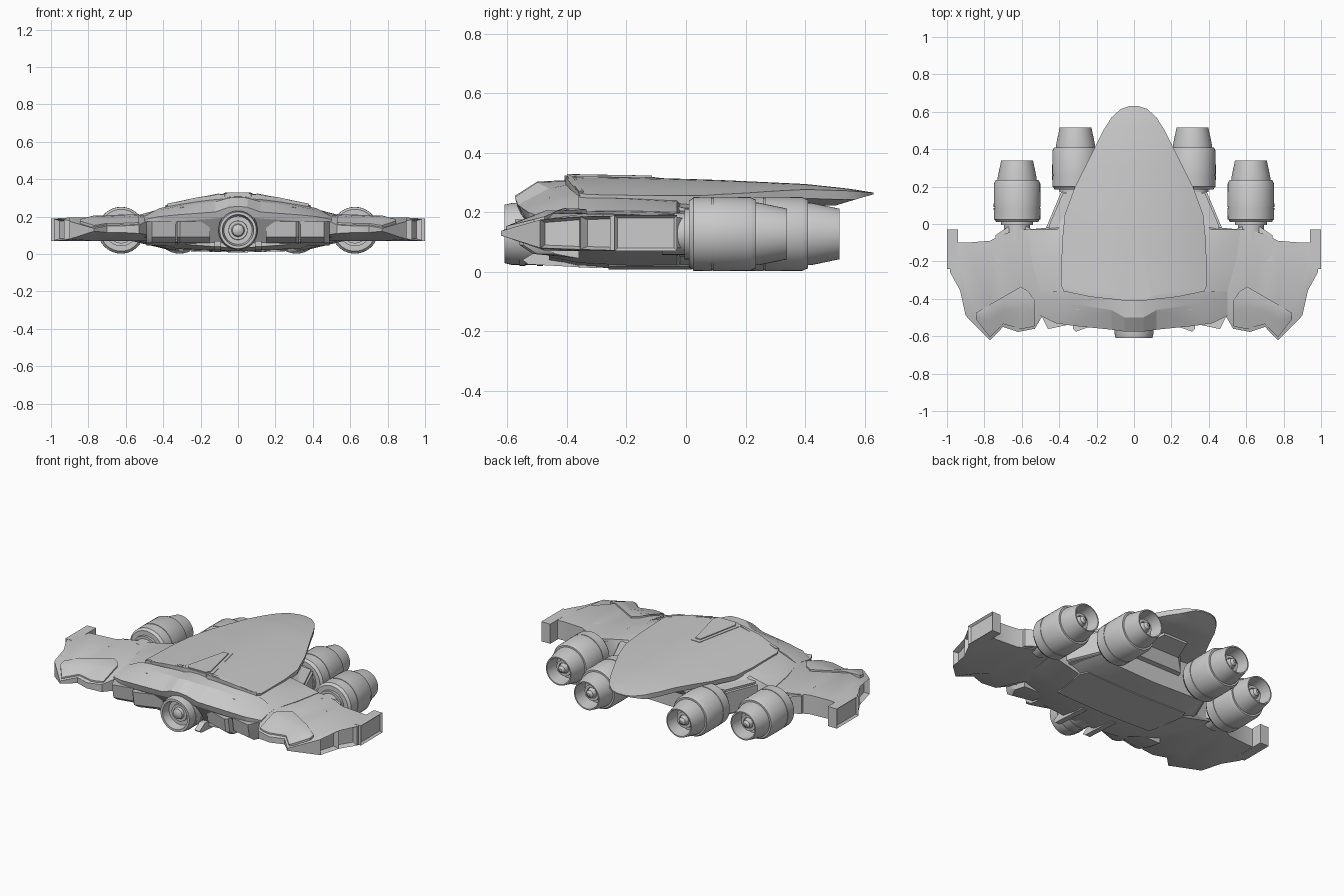
import bpy, bmesh, math
from mathutils import Vector

if "Cube" in bpy.data.objects:
    bpy.data.objects.remove(bpy.data.objects["Cube"])

grey = bpy.data.materials.new("hull_grey")
grey.diffuse_color = (0.6, 0.6, 0.6, 1)
grey.use_nodes = True
grey.node_tree.nodes["Principled BSDF"].inputs["Base Color"].default_value = grey.diffuse_color


def finish(name, bm, mirror=False, angle=30):
    bmesh.ops.recalc_face_normals(bm, faces=bm.faces)
    me = bpy.data.meshes.new(name)
    bm.to_mesh(me)
    bm.free()
    me.materials.append(grey)
    me.shade_smooth()
    me.set_sharp_from_angle(angle=math.radians(angle))
    ob = bpy.data.objects.new(name, me)
    bpy.context.collection.objects.link(ob)
    if mirror:
        ob.modifiers.new("Mirror", 'MIRROR')
    return ob


def loft(rings, caps=True):
    """Skin a list of equal-length closed rings."""
    bm = bmesh.new()
    vs = [[bm.verts.new(p) for p in r] for r in rings]
    n = len(rings[0])
    for a, b in zip(vs, vs[1:]):
        for i in range(n):
            j = (i + 1) % n
            bm.faces.new((a[i], a[j], b[j], b[i]))
    if caps:
        bm.faces.new(vs[0])
        bm.faces.new(vs[-1])
    bmesh.ops.recalc_face_normals(bm, faces=bm.faces)
    return bm


def x_loft(sections):
    """Sections of (x, [(y, z), ...])."""
    return loft([[(x, y, z) for y, z in ring] for x, ring in sections])


def full_ring(y, half):
    """Mirror a half section running from top centre to bottom centre."""
    return [(x, y, z) for x, z in half] + [(-x, y, z) for x, z in half[-2:0:-1]]


def turned(name, profile, x, y, z, mirror=False, seg=40):
    """Revolve (y, radius) points about an axis along y."""
    rings = [[(x + r * math.cos(2 * math.pi * k / seg), y + d, z + r * math.sin(2 * math.pi * k / seg))
              for k in range(seg)] for d, r in profile]
    return finish(name, loft(rings), mirror)


def table(pts, v):
    """Linear lookup in a list of (key, value)."""
    for (a, p), (b, q) in zip(pts, pts[1:]):
        if v <= b:
            return p + (q - p) * max(0, v - a) / (b - a)
    return pts[-1][1]


# Main hull with shallow keel
hull = [
    (-.46, [(0, .27), (.30, .25), (.48, .20), (.46, .10), (.26, .05), (0, .03)]),
    (-.36, [(0, .29), (.38, .25), (.50, .205), (.50, .08), (.33, .03), (0, .015)]),
    (-.20, [(0, .285), (.40, .245), (.545, .205), (.545, .072), (.35, .022), (0, .012)]),
    (-.03, [(0, .28), (.41, .235), (.57, .20), (.57, .07), (.36, .02), (0, .012)]),
    (-.02, [(0, .28), (.40, .225), (.47, .20), (.47, .07), (.36, .02), (0, .012)]),
    (.17, [(0, .27), (.30, .22), (.39, .20), (.39, .07), (.32, .03), (0, .02)])]
finish("main_hull", loft([full_ring(y, h) for y, h in hull]))

# Long domed dorsal shield
width = [(-.405, .09), (-.39, .23), (-.36, .375), (-.33, .39), (-.1, .385), (.05, .37), (.2, .315),
         (.4, .215), (.5, .165), (.57, .12), (.615, .07), (.63, .025)]
height = [(-.405, .322), (-.2, .318), (.1, .309), (.4, .295), (.55, .279), (.63, .266)]
belly = [(-.405, .23), (.1, .225), (.5, .222), (.6, .252), (.63, .26)]


def shield_z(x, y):
    return table(height, y) - .058 * (abs(x) / .38) ** 2


rings = []
for y in [-.405, -.39, -.36, -.33, -.1, .05, .12, .2, .3, .4, .45, .5, .54, .57, .595, .615, .625, .63]:
    w = table(width, y)
    half = [(w * i / 8, shield_z(w * i / 8, y)) for i in range(9)]
    zb = table(belly, y)
    edge = max(zb, half[-1][1] - .03)
    rings.append(full_ring(y, half + [(w * .985, min(edge, half[-1][1] - .002)), (w * .5, zb), (0, zb)]))
finish("dorsal_shield", loft(rings))

# Tapered hatch: a frame and a raised inner panel on the shield
for name, outline, lift in (
        ("hatch_frame", [(.03, -.09), (.095, -.375), (.07, -.408)], .003),
        ("hatch_panel", [(.017, -.115), (.075, -.37), (.06, -.40)], .008)):
    pts = outline + [(-x, y) for x, y in outline[::-1]]
    finish(name, loft([[(x, y, shield_z(x, y) + d) for x, y in pts] for d in (-.012, lift)]))

# Raised seams where the shield meets the hull front corners
finish("shield_seam", loft([[(.10, -.385, z + .012), (.365, -.345, z - .04), (.378, -.36, z - .042), (.10, -.40, z + .01)]
                            for z in (.295, .312)]), True)

# Faceted brow over the nose
back = -.36
brow = [
    (0, [(back, .12), (back, .31), (-.50, .303), (-.575, .255), (-.56, .20), (-.46, .06)]),
    (.05, [(back, .12), (back, .305), (-.50, .30), (-.575, .25), (-.56, .20), (-.46, .06)]),
    (.12, [(back, .12), (back, .30), (-.46, .28), (-.565, .225), (-.55, .19), (-.46, .06)]),
    (.32, [(back, .12), (back, .265), (-.43, .257), (-.545, .21), (-.535, .175), (-.45, .06)]),
    (.42, [(back, .12), (back, .245), (-.42, .235), (-.53, .20), (-.52, .16), (-.45, .07)]),
    (.50, [(back, .10), (back, .205), (-.42, .20), (-.49, .185), (-.48, .11), (-.43, .09)])]
finish("front_brow", x_loft(brow), True, 15)

# Cheek blocks either side of the nose
for name, ends in (("inner_cheek", [(.15, -.52), (.31, -.575), (.325, -.56)]),
                   ("outer_cheek", [(.335, -.535), (.46, -.562), (.49, -.50)])):
    finish(name, x_loft([(x, [(-.36, .16), (y, .175), (y + .015, .09), (y + .06, .06), (-.36, .045)])
                         for x, y in ends]), True)

# Open round nose intake with hub
turned("nose_intake", [(-.42, .104), (-.585, .104), (-.61, .098), (-.61, .084), (-.53, .07), (-.53, .055),
                       (-.57, .05), (-.57, .035), (-.585, .03), (-.595, .012)], 0, 0, .127)
for y in (-.50, -.56):
    turned("nose_band", [(y, .10), (y, .107), (y + .02, .107), (y + .02, .10)], 0, 0, .127)

# Chin runners below the nose
finish("chin_runner", x_loft([(x, [(-.30, .07), (-.50, .07), (-.55, .04), (-.53, .025), (-.30, .012)])
                              for x in (.09, .125)]), True)

# Wings: x, front y, back y, front top z, front bottom z, top z
wing = [(.46, -.44, -.03, .19, .10, .205), (.53, -.56, -.03, .155, .11, .205), (.62, -.577, -.03, .15, .115, .20),
        (.70, -.55, -.055, .15, .115, .198), (.77, -.622, -.09, .137, .122, .197), (.90, -.49, -.10, .175, .08, .195),
        (.93, -.355, -.10, .185, .075, .193), (.985, -.255, -.10, .188, .072, .19)]


def wing_column(k, x):
    return table([(s[0], s[k]) for s in wing], x)


def wing_top(x, y):
    f, zf, zt = wing_column(1, x), wing_column(3, x), wing_column(5, x)
    return zf + (zt - zf) * min(1, max(0, (y - f) / min(.15, (wing_column(2, x) - f) * .5)))


sections = []
for x, f, b, zu, zl, zt in wing:
    d = min(.15, (b - f) * .5)
    sections.append((x, [(f, zl), (f, zu), (f + d, zt), (b, zt - .005), (b, .075), (f + d, .07)]))
bm = x_loft(sections)
bm.normal_update()
# Recessed windows in the swept wing tip
tips = [f for f in bm.faces if f.calc_center_median().x > .9 and f.normal.y < -.2 and abs(f.normal.z) < .3]
bmesh.ops.inset_individual(bm, faces=tips, thickness=.014, depth=-.03)
finish("wing", bm, True)

# Thin armour plate on the leading part of the wing
edges = [(.53, -.545, -.41), (.565, -.555, -.36), (.605, -.56, -.335), (.70, -.535, -.39), (.77, -.605, -.43),
         (.845, -.51, -.475)]
plate = []
for x, f, b in edges:
    ys = [f + (b - f) * i / 4 for i in range(5)]
    plate.append((x, [(y, wing_top(x, y) + .009) for y in ys] + [(y, wing_top(x, y) - .01) for y in ys[::-1]]))
finish("wing_armour", x_loft(plate), True)

# Wing-tip box with recessed outer face
bm = x_loft([(x, [(-.24, .07), (-.24, .19), (-.03, .19), (-.03, .07)]) for x in (.94, 1.0)])
bm.normal_update()
bmesh.ops.inset_individual(bm, faces=[f for f in bm.faces if f.normal.x > .9], thickness=.014, depth=-.012)
finish("wing_tip_box", bm, True)

# Fairing from wing to the rear engine mounts
finish("wing_fairing", x_loft([(x, [(-.20, .195), (y, z), (y, .08), (-.20, .075)])
                               for x, y, z in ((.54, -.03, .195), (.58, -.012, .18), (.67, -.012, .18), (.74, -.06, .19))]), True)

# Four engines: body, stepped bands, hollow nozzle and core
engine = [(-.42, .07), (-.345, .07), (-.345, .085), (-.33, .085), (-.33, .112), (-.318, .119), (-.315, .124), (-.255, .125),
          (-.255, .122), (-.25, .122), (-.25, .125), (-.125, .124), (-.105, .115), (-.105, .105), (-.095, .105),
          (0, .085), (0, .078), (-.085, .07), (-.085, .05), (-.05, .048), (-.05, .032), (-.06, .03), (-.03, .022), (-.02, .008)]
turned("outer_engine", engine, .625, .34, .127, True)
turned("inner_engine", engine, .3125, .515, .127, True)

# Machinery under the tail of the shield
finish("tail_block", loft([full_ring(y, [(0, .26), (w, .25), (w, z), (0, z)])
                           for y, w, z in ((.1, .2, .12), (.20, .17, .13), (.24, .12, .19), (.36, .08, .21))]))
# Slab along the underside
finish("belly_plate", loft([full_ring(y, [(0, .05), (w, .06), (w - .03, .018), (0, .008)])
                            for y, w in ((-.26, .36), (-.03, .40), (.02, .38))]))
# Side skirt blocks between hull and inner engines
finish("engine_shoulder", x_loft([(x, [(-.05, .225), (y, .215), (y, .06), (-.05, .05)])
                                  for x, y in ((.24, .175), (.38, .165), (.455, -.01))]), True)
